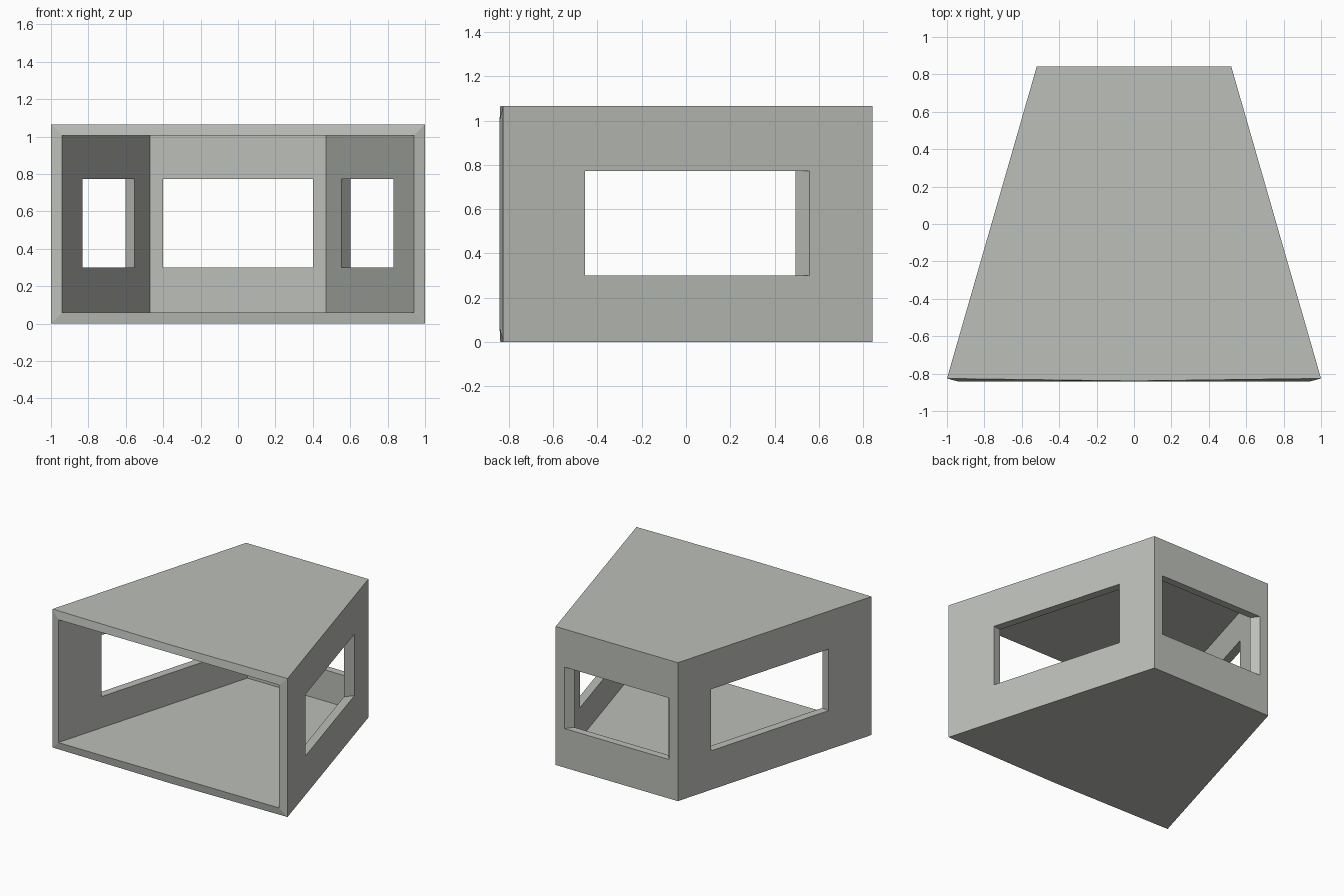
import bpy, bmesh

if "Cube" in bpy.data.objects:
    bpy.data.objects.remove(bpy.data.objects["Cube"])

H, T = 1.065, 0.06           # height, floor and roof thickness
ZLO, ZHI = 0.30, 0.773       # window sill and head
# Plan corners: front right, back right, back left, front left
OUTER = [(1.0, -0.826), (0.52, 0.842), (-0.52, 0.842), (-1.0, -0.826)]
INNER = [(0.94, -0.842), (0.47, 0.785), (-0.47, 0.785), (-0.94, -0.842)]
OUT_MID, IN_MID = (0, -0.839), (0, -0.842)   # slightly bowed front edge

mat = bpy.data.materials.new("warm_grey")
mat.diffuse_color = (0.50, 0.52, 0.485, 1)
mat.use_nodes = True
mat.node_tree.nodes["Principled BSDF"].inputs["Base Color"].default_value = mat.diffuse_color

bm = bmesh.new()


def face(points):
    bm.faces.new([bm.verts.new(p) for p in points])


def rect(a, b, lo, hi):
    """Upright rectangle above the plan segment a-b."""
    return [(*a, lo), (*b, lo), (*b, hi), (*a, hi)]


def bridge(p, q):
    """Quads joining two matching loops."""
    n = len(p)
    for i in range(n):
        j = (i + 1) % n
        face([p[i], p[j], q[j], q[i]])


def at_y(a, b, y):
    t = (y - a[1]) / (b[1] - a[1])
    return (a[0] + t * (b[0] - a[0]), y)


def wall(oa, ob, ia, ib, hole_out, hole_in):
    """Wall with a window: outer skin, inner skin and the reveal."""
    ho = rect(*hole_out, ZLO, ZHI)
    hi = rect(*hole_in, ZLO, ZHI)
    bridge(rect(oa, ob, 0, H), ho)
    bridge(rect(ia, ib, T, H - T), hi)
    bridge(ho, hi)


# Side walls, windows splayed at the back end
for f, b in ((0, 1), (3, 2)):
    oa, ob, ia, ib = OUTER[f], OUTER[b], INNER[f], INNER[b]
    wall(oa, ob, ia, ib,
         (at_y(oa, ob, -0.457), at_y(oa, ob, 0.557)),
         (at_y(ia, ib, -0.468), at_y(ia, ib, 0.495)))

# Back wall, window splayed at both ends
wall(OUTER[1], OUTER[2], INNER[1], INNER[2],
     ((0.445, 0.842), (-0.445, 0.842)), ((0.40, 0.785), (-0.40, 0.785)))

# Floor and roof skins
for plan, mid, zs in ((OUTER, OUT_MID, (0, H)), (INNER, IN_MID, (T, H - T))):
    for z in zs:
        face([(x, y, z) for x, y in plan + [mid]])


# Front rim around the open end
def rim(plan, mid, lo, hi):
    r, l = plan[0], plan[3]
    return [(*l, lo), (*mid, lo), (*r, lo), (*r, hi), (*mid, hi), (*l, hi)]


bridge(rim(OUTER, OUT_MID, 0, H), rim(INNER, IN_MID, T, H - T))

bmesh.ops.remove_doubles(bm, verts=bm.verts, dist=0.0005)
bmesh.ops.recalc_face_normals(bm, faces=bm.faces)
mesh = bpy.data.meshes.new("cabin_shell")
bm.to_mesh(mesh)
bm.free()
mesh.materials.append(mat)
bpy.context.collection.objects.link(bpy.data.objects.new("cabin_shell", mesh))
